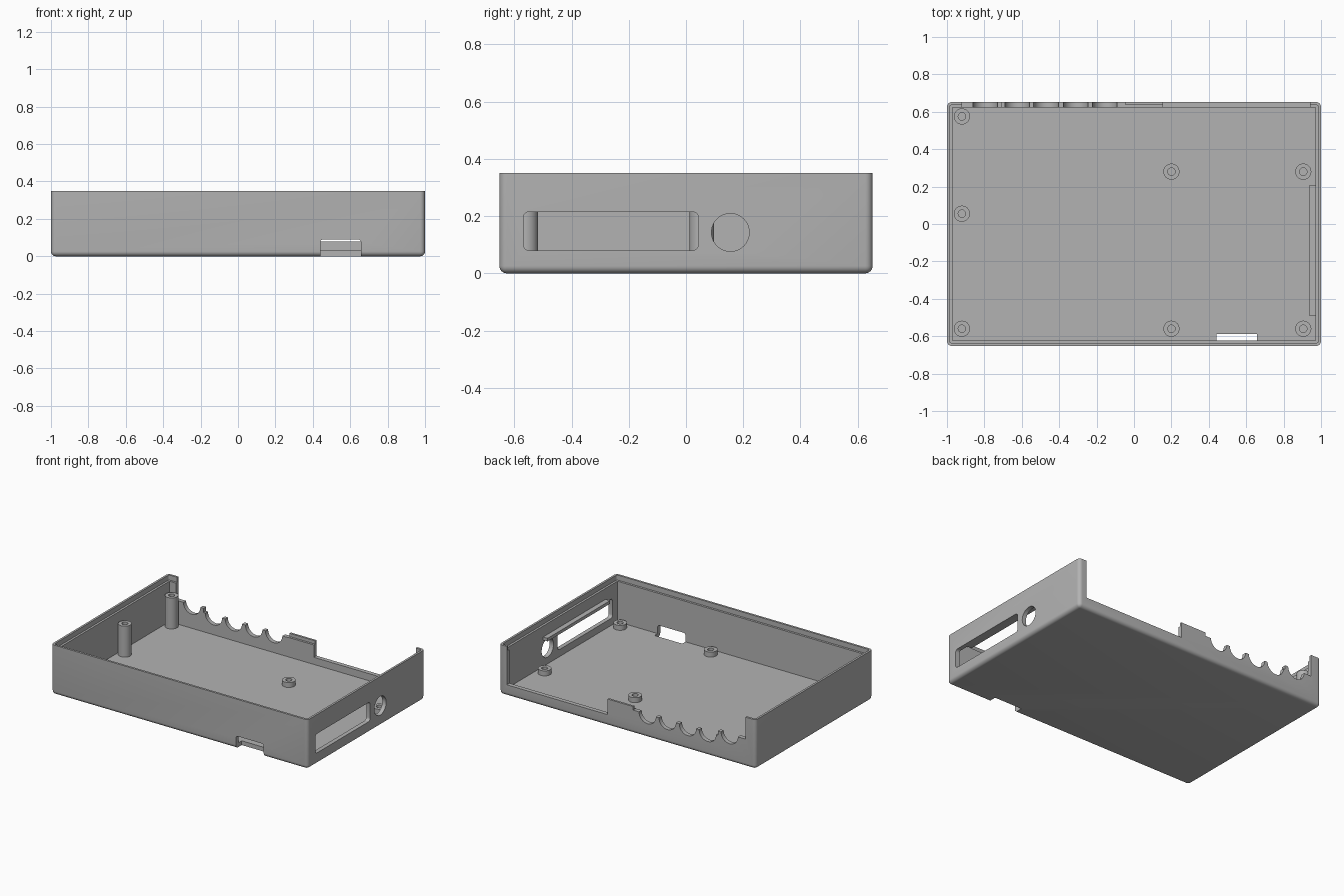
import bpy, bmesh
from math import sin, cos, pi
from mathutils import Vector

cube = bpy.data.objects.get("Cube")
if cube:
    bpy.data.objects.remove(cube, do_unlink=True)

grey = bpy.data.materials.new("plastic grey")
grey.use_nodes = True
grey.diffuse_color = (0.45, 0.45, 0.45, 1)
grey.node_tree.nodes["Principled BSDF"].inputs["Base Color"].default_value = (0.45, 0.45, 0.45, 1)

HALF_X, HALF_Y, HEIGHT = 1.0, 0.652, 0.35
WALL, FLOOR, LIP = 0.03, 0.03, 0.035


def finish(name, bm):
    bmesh.ops.recalc_face_normals(bm, faces=bm.faces)
    mesh = bpy.data.meshes.new(name)
    bm.to_mesh(mesh)
    bm.free()
    mesh.materials.append(grey)
    obj = bpy.data.objects.new(name, mesh)
    bpy.context.collection.objects.link(obj)
    return obj


def prism(name, points, axis, start, end):
    """Extrude a 2D outline along x, y or z."""
    place = {"x": lambda a, b: (start, a, b),
             "y": lambda a, b: (a, start, b),
             "z": lambda a, b: (a, b, start)}[axis]
    bm = bmesh.new()
    face = bm.faces.new([bm.verts.new(place(a, b)) for a, b in points])
    grown = bmesh.ops.extrude_face_region(bm, geom=[face])
    shift = Vector([end - start if axis == k else 0 for k in "xyz"])
    bmesh.ops.translate(bm, vec=shift, verts=[v for v in grown["geom"] if isinstance(v, bmesh.types.BMVert)])
    return finish(name, bm)


def arc(cx, cy, r, a0, a1, n):
    return [(cx + r * cos(a0 + (a1 - a0) * i / n), cy + r * sin(a0 + (a1 - a0) * i / n))
            for i in range(n + 1)]


def circle(cx, cy, r, n=40):
    return arc(cx, cy, r, 0, 2 * pi, n)[:-1]


def rect(x0, x1, y0, y1):
    return [(x0, y0), (x1, y0), (x1, y1), (x0, y1)]


def rounded(x0, x1, y0, y1, r):
    corners = [(x1 - r, y1 - r), (x0 + r, y1 - r), (x0 + r, y0 + r), (x1 - r, y0 + r)]
    return [p for i, (x, y) in enumerate(corners)
            for p in arc(x, y, r, i * pi / 2, (i + 1) * pi / 2, 5)]


def activate(obj):
    bpy.ops.object.select_all(action="DESELECT")
    obj.select_set(True)
    bpy.context.view_layer.objects.active = obj


def cut(obj, cutter):
    mod = obj.modifiers.new("cut", "BOOLEAN")
    mod.operation, mod.solver, mod.object = "DIFFERENCE", "EXACT", cutter
    activate(obj)
    bpy.ops.object.modifier_apply(modifier=mod.name)
    bpy.data.objects.remove(cutter, do_unlink=True)


# Outer tray body with rounded bottom and corners
bm = bmesh.new()
bmesh.ops.create_cube(bm, size=1)
bmesh.ops.scale(bm, vec=(2 * HALF_X, 2 * HALF_Y, HEIGHT), verts=bm.verts)
bmesh.ops.translate(bm, vec=(0, 0, HEIGHT / 2), verts=bm.verts)
soft = [e for e in bm.edges if not all(v.co.z > 0.1 for v in e.verts)]
bmesh.ops.bevel(bm, geom=soft, offset=0.026, segments=6, profile=0.5, affect="EDGES")
tray = finish("tray", bm)

# Cavity and stepped lip for the lid
ix, iy = HALF_X - WALL, HALF_Y - WALL
cut(tray, prism("cavity", rect(-ix, ix, -iy, iy), "z", FLOOR, 0.5))
lx, ly = HALF_X - WALL / 2, HALF_Y - WALL / 2
cut(tray, prism("lip_step", rounded(-lx, lx, -ly, ly, 0.012), "z", HEIGHT - LIP, 0.5))

# Back opening: cable scallops, raised tab and low wall
outline = [(-0.92, 0.5)] + arc(-0.795, 0.195, 0.066, pi, 2 * pi, 16)
outline[1:1] = [(-0.92, 0.195)]
outline += [(-0.705, 0.195), (-0.705, 0.165)]
for x in (-0.625, -0.47, -0.312, -0.156):
    outline += arc(x, 0.165, 0.066, pi, 2 * pi, 16)
outline += [(-0.045, 0.165), (-0.045, 0.19), (0.155, 0.19), (0.155, 0.08), (0.94, 0.08), (0.94, 0.5)]
cut(tray, prism("back_opening", outline, "y", 0.6, 0.7))
cut(tray, prism("tab_step", rect(-0.06, 0.17, 0.167, 0.3), "y", 0.6, ly))

# Side window, round port and front slot through wall and floor
cut(tray, prism("side_window", rounded(-0.568, 0.043, 0.08, 0.215, 0.02), "x", 0.9, 1.1))
cut(tray, prism("round_port", circle(0.155, 0.143, 0.066), "x", 0.9, 1.1))
cut(tray, prism("front_slot", rounded(0.44, 0.657, -0.1, 0.09, 0.015), "y", -0.7, -0.587))

# Ledge above the side window
ledge = prism("window_ledge", rect(0.935, ix + 0.005, 0.216, 0.238), "y", -0.49, 0.205)

# Hollow screw posts
posts = [(-0.92, 0.575, 0.248), (-0.92, 0.055, 0.248), (-0.92, -0.56, 0.248),
         (0.2, 0.28, 0.065), (0.905, 0.28, 0.065), (0.2, -0.56, 0.065), (0.905, -0.56, 0.065)]
parts = [tray, ledge]
for i, (x, y, top) in enumerate(posts):
    post = prism(f"screw_post_{i + 1}", circle(x, y, 0.043), "z", FLOOR - 0.005, top)
    cut(post, prism("screw_hole", circle(x, y, 0.02, 24), "z", FLOOR + 0.001, 0.4))
    parts.append(post)

for obj in parts:
    activate(obj)
    bpy.ops.object.shade_smooth_by_angle(angle=0.6)
